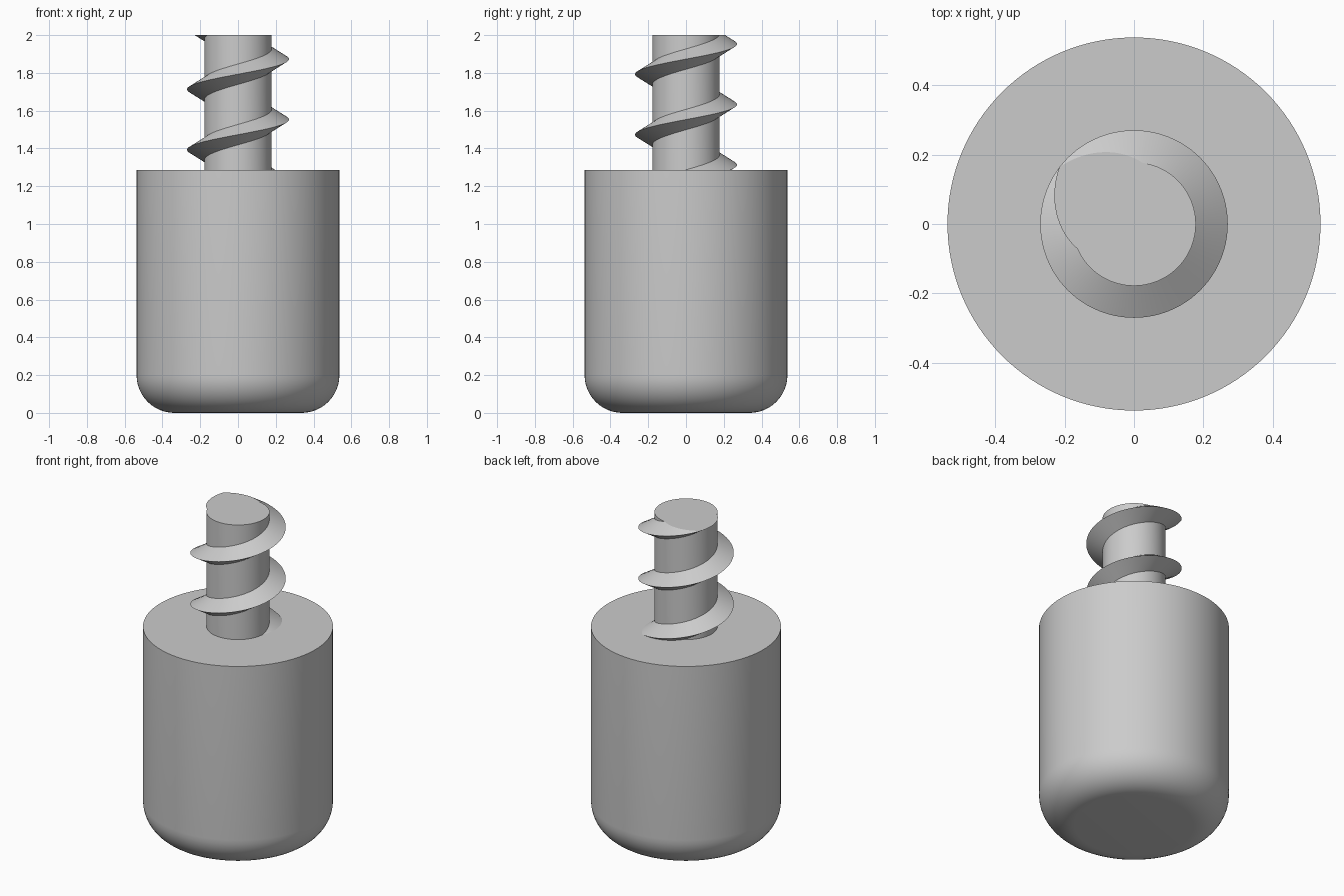
import bpy, bmesh, math
from mathutils import Vector

cube = bpy.data.objects.get("Cube")
if cube:
    bpy.data.objects.remove(cube)

BODY_R, BODY_TOP, FILLET = 0.537, 1.285, 0.2
CORE_R, THREAD_R, HALF, PITCH = 0.178, 0.27, 0.054, 0.32
TIP_Z = 1.553          # crest height on the +x side
TOP, BURIED = 2.0, 1.2
STEPS = 96             # segments per turn

grey = bpy.data.materials.new("plain grey")
grey.use_nodes = True
grey.diffuse_color = (0.6, 0.6, 0.6, 1)
grey.node_tree.nodes["Principled BSDF"].inputs["Base Color"].default_value = (0.6, 0.6, 0.6, 1)


def finish(bm, name):
    """Turn a bmesh into a smooth object with sharp creases."""
    bmesh.ops.recalc_face_normals(bm, faces=bm.faces[:])
    mesh = bpy.data.meshes.new(name)
    bm.to_mesh(mesh)
    bm.free()
    mesh.materials.append(grey)
    mesh.shade_smooth()
    mesh.set_sharp_from_angle(angle=math.radians(30))
    obj = bpy.data.objects.new(name, mesh)
    bpy.context.collection.objects.link(obj)
    return obj


# Body: lathed cylinder with a rounded bottom edge
profile = [(0, 0)]
for i in range(13):
    a = math.pi / 2 * i / 12
    profile.append((BODY_R - FILLET + FILLET * math.sin(a), FILLET - FILLET * math.cos(a)))
profile += [(BODY_R, BODY_TOP), (0, BODY_TOP)]
bm = bmesh.new()
verts = [bm.verts.new((r, 0, z)) for r, z in profile]
edges = [bm.edges.new(pair) for pair in zip(verts, verts[1:])]
bmesh.ops.spin(bm, geom=verts + edges, cent=(0, 0, 0), axis=(0, 0, 1),
               angle=math.tau, steps=128, use_merge=False)
bmesh.ops.remove_doubles(bm, verts=bm.verts[:], dist=1e-5)
finish(bm, "body")

# Threaded shaft: one pitch of the outline swept along a helix
outline = [(CORE_R, -HALF), (THREAD_R, 0), (CORE_R, HALF), (CORE_R, PITCH - HALF)]
bm = bmesh.new()
previous = None
for i in range(-3 * STEPS, 3 * STEPS + 1):
    a = math.tau * i / STEPS
    rise = TIP_Z + PITCH * i / STEPS
    row = [bm.verts.new((r * math.cos(a), r * math.sin(a), rise + z)) for r, z in outline]
    if previous:
        for j in range(len(outline) - 1):
            bm.faces.new((previous[j], row[j], row[j + 1], previous[j + 1]))
    previous = row
bmesh.ops.remove_doubles(bm, verts=bm.verts[:], dist=1e-5)

# Trim both ends flat and cap them
for z, normal in ((TOP, 1), (BURIED, -1)):
    bmesh.ops.bisect_plane(bm, geom=bm.verts[:] + bm.edges[:] + bm.faces[:], dist=1e-6,
                           plane_co=Vector((0, 0, z)), plane_no=Vector((0, 0, normal)),
                           clear_outer=True)
    rim = [e for e in bm.edges if e.is_boundary and all(abs(v.co.z - z) < 1e-4 for v in e.verts)]
    bmesh.ops.holes_fill(bm, edges=rim, sides=0)
finish(bm, "threaded_shaft")
